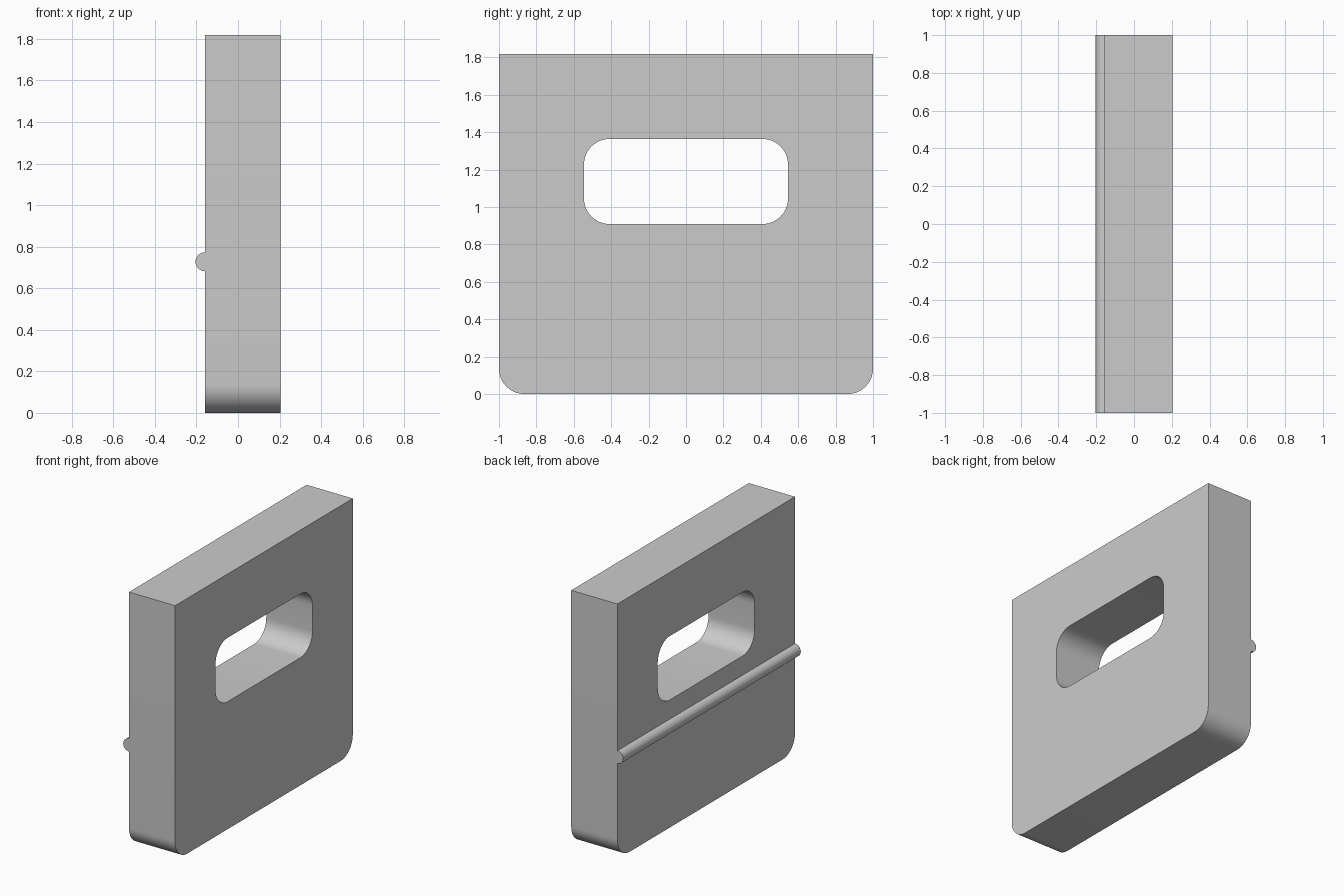
import bpy, bmesh
from math import cos, sin, pi
from mathutils import Vector

if "Cube" in bpy.data.objects:
    bpy.data.objects.remove(bpy.data.objects["Cube"], do_unlink=True)

U = 1 / 22            # one design unit; the plate is 44 units wide
BACK, FRONT = -3.5 * U, 4.5 * U

grey = bpy.data.materials.new("plain grey")
grey.use_nodes = True
colour = (0.6, 0.6, 0.6, 1)
grey.diffuse_color = colour
grey.node_tree.nodes["Principled BSDF"].inputs["Base Color"].default_value = colour


def arc(cx, cy, r, start, sweep, steps):
    angles = [start + sweep * i / steps for i in range(steps + 1)]
    return [(cx + r * cos(a), cy + r * sin(a)) for a in angles]


def rounded_slot(half, low, high, r):
    centres = [(half - r, high - r), (r - half, high - r),
               (r - half, low + r), (half - r, low + r)]
    return [p for i, (y, z) in enumerate(centres)
            for p in arc(y, z, r, i * pi / 2, pi / 2, 12)]


def extrude_loops(name, loops, origin, u, v, depth):
    """Fill closed loops (later ones are holes) and extrude along depth."""
    bm = bmesh.new()
    u, v, origin, depth = map(Vector, (u, v, origin, depth))
    for loop in loops:
        verts = [bm.verts.new(origin + u * a + v * b) for a, b in loop]
        for i, vert in enumerate(verts):
            bm.edges.new((verts[i - 1], vert))
    bmesh.ops.triangle_fill(bm, use_beauty=True, edges=bm.edges[:])
    caps = bmesh.ops.extrude_face_region(bm, geom=bm.faces[:], use_keep_orig=True)
    moved = [g for g in caps["geom"] if isinstance(g, bmesh.types.BMVert)]
    bmesh.ops.translate(bm, verts=moved, vec=depth)
    bmesh.ops.recalc_face_normals(bm, faces=bm.faces[:])
    mesh = bpy.data.meshes.new(name)
    bm.to_mesh(mesh)
    bm.free()
    mesh.materials.append(grey)
    obj = bpy.data.objects.new(name, mesh)
    bpy.context.collection.objects.link(obj)
    bpy.ops.object.select_all(action="DESELECT")
    obj.select_set(True)
    bpy.context.view_layer.objects.active = obj
    bpy.ops.object.shade_smooth_by_angle(angle=pi / 6)
    return obj


# Plate: square top, rounded bottom corners, rounded slot
r = 3 * U
outline = ([(1, 40 * U), (-1, 40 * U)]
           + arc(r - 1, r, r, pi, pi / 2, 12)
           + arc(1 - r, r, r, 1.5 * pi, pi / 2, 12))
slot = rounded_slot(12 * U, 20 * U, 30 * U, r)
extrude_loops("plate", [outline, slot], (BACK, 0, 0),
              (0, 1, 0), (0, 0, 1), (FRONT - BACK, 0, 0))

# Rib: half-round bar across the full width of one side
half_round = arc(0, 0, U, pi / 2, pi, 20)
extrude_loops("rib", [half_round], (BACK, -1, 16 * U),
              (1, 0, 0), (0, 0, 1), (0, 2, 0))
